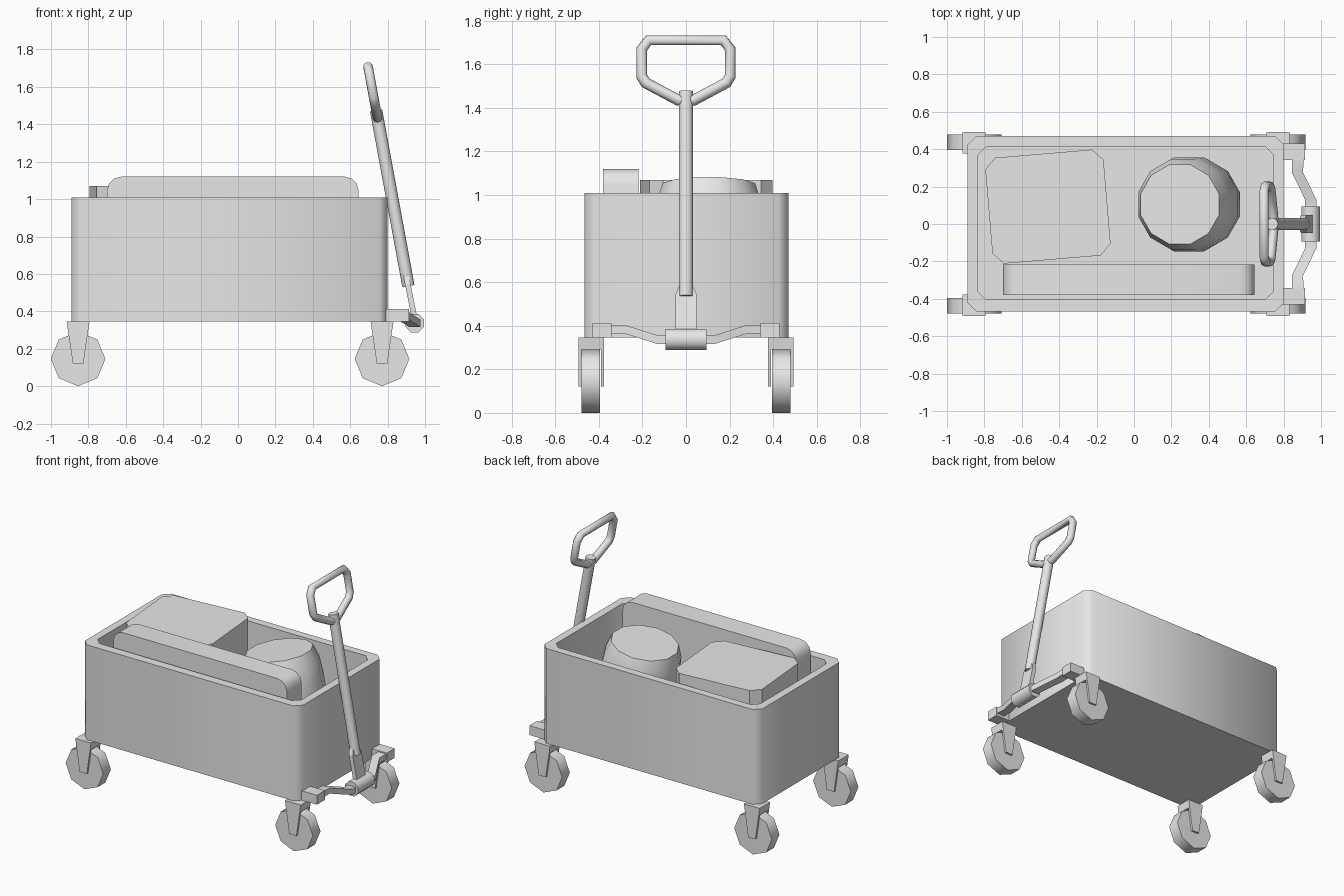
import bpy, bmesh
from math import pi, cos, sin, radians
from mathutils import Vector, Matrix

cube = bpy.data.objects.get("Cube")
if cube:
    bpy.data.objects.remove(cube)

GREY = (0.8, 0.8, 0.8, 1)
grey = bpy.data.materials.new("light_grey")
grey.use_nodes = True
grey.diffuse_color = GREY
grey.node_tree.nodes["Principled BSDF"].inputs["Base Color"].default_value = GREY


def finish(obj, angle=50):
    obj.data.materials.clear()
    obj.data.materials.append(grey)
    bpy.ops.object.select_all(action='DESELECT')
    obj.select_set(True)
    bpy.context.view_layer.objects.active = obj
    if angle:
        bpy.ops.object.shade_smooth_by_angle(angle=radians(angle))
    return obj


def loft(name, rings, angle=50):
    """Skin a list of equally long rings and cap both ends."""
    bm = bmesh.new()
    loops = [[bm.verts.new(p) for p in ring] for ring in rings]
    n = len(loops[0])
    for a, b in zip(loops, loops[1:]):
        for i in range(n):
            j = (i + 1) % n
            bm.faces.new((a[i], a[j], b[j], b[i]))
    bm.faces.new(loops[0])
    bm.faces.new(loops[-1])
    bmesh.ops.recalc_face_normals(bm, faces=bm.faces)
    mesh = bpy.data.meshes.new(name)
    bm.to_mesh(mesh)
    bm.free()
    obj = bpy.data.objects.new(name, mesh)
    bpy.context.collection.objects.link(obj)
    return finish(obj, angle)


def rect(x0, x1, y0, y1, c):
    """Rectangle with cut corners."""
    return [(x0 + c, y0), (x1 - c, y0), (x1, y0 + c), (x1, y1 - c),
            (x1 - c, y1), (x0 + c, y1), (x0, y1 - c), (x0, y0 + c)]


def at_z(pts, z):
    return [(x, y, z) for x, y in pts]


def at_y(pts, y):
    return [(x, y, z) for x, z in pts]


def box(name, x0, x1, y0, y1, z0, z1):
    pts = [(x0, y0), (x1, y0), (x1, y1), (x0, y1)]
    return loft(name, [at_z(pts, z0), at_z(pts, z1)], 0)


def circle(r, n, start=0):
    return [(r * cos(start + 2 * pi * i / n), r * sin(start + 2 * pi * i / n))
            for i in range(n)]


def rod(name, a, b, r, n=10):
    a, b = Vector(a), Vector(b)
    turn = (b - a).to_track_quat('Z', 'Y').to_matrix()
    ring = [turn @ Vector((x, y, 0)) for x, y in circle(r, n, pi / n)]
    return loft(name, [[p + a for p in ring], [p + b for p in ring]])


# Open tub: outer wall, rim, inner wall and floor
outer = rect(-0.89, 0.80, -0.467, 0.47, 0.045)
inner = rect(-0.835, 0.745, -0.405, 0.415, 0.045)
loft("wagon_tub", [at_z(outer, 0.345), at_z(outer, 1.01),
                   at_z(inner, 1.01), at_z(inner, 0.40)])

# Casters: octagonal wheel, tapered side plates and a top block
for end, cx in (("back", -0.855), ("front", 0.77)):
    for side, s in (("left", 1), ("right", -1)):
        label = end + "_" + side
        wheel = [(cx + x, 0.146 + z) for x, z in circle(0.146, 8)]
        loft(label + "_wheel", [at_y(wheel, s * 0.395), at_y(wheel, s * 0.479)], 50)
        plate = [(cx - 0.028, 0.12), (cx + 0.028, 0.12),
                 (cx + 0.061, 0.345), (cx - 0.061, 0.345)]
        for part, y in (("inner", 0.377), ("outer", 0.479)):
            loft(label + "_fork_" + part,
                 [at_y(plate, s * y), at_y(plate, s * (y + 0.014))], 0)
        crown = [(cx - 0.053, 0.29), (cx + 0.053, 0.29), plate[2], plate[3]]
        loft(label + "_fork_crown", [at_y(crown, s * 0.377), at_y(crown, s * 0.493)], 0)

# Long slab standing along the right wall, rounded on its top ends
arc = [(0.075 * cos(a), 0.075 * sin(a)) for a in (0, pi / 6, pi / 3, pi / 2)]
slab = [(-0.70, 0.42), (0.645, 0.42)]
slab += [(0.57 + x, 1.045 + z) for x, z in arc]
slab += [(-0.625 - x, 1.045 + z) for x, z in reversed(arc)]
loft("long_slab", [at_y(slab, -0.38), at_y(slab, -0.217)], 35)

# Packed box, slightly turned, with cut corners
turn = Matrix.Rotation(radians(4.8), 2)
crate = [tuple(turn @ Vector(p) + Vector((-0.46, 0.093)))
         for p in rect(-0.317, 0.317, -0.284, 0.284, 0.058)]
loft("packed_box", [at_z(crate, 0.41), at_z(crate, 1.07)], 30)

# Leaning barrel
lean = Matrix.Translation((0.245, 0.105, 1.045)) @ Matrix.Rotation(radians(-10), 4, 'Y')
rings = []
for r, depth in ((0.22, 0), (0.25, 0.09), (0.26, 0.2), (0.26, 0.36),
                 (0.25, 0.48), (0.22, 0.58)):
    rings.append([lean @ Vector((x, y, -depth)) for x, y in circle(r, 12, pi / 12)])
loft("barrel", rings, 40)

# Steering yoke: brackets, bent square bars and centre sleeve
for side, s in (("left", 1), ("right", -1)):
    box(side + "_yoke_bracket", 0.79, 0.913, s * 0.343, s * 0.43, 0.346, 0.412)
    rings = []
    for x, y, z in ((0.878, 0.40, 0.386), (0.874, 0.275, 0.382),
                    (0.945, 0.13, 0.336), (0.945, 0.08, 0.336)):
        rings.append([(x + u, s * y, z + v) for u, v in
                      ((-0.03, -0.02), (0.03, -0.02), (0.03, 0.02), (-0.03, 0.02))])
    loft(side + "_yoke_bar", rings, 30)
rod("yoke_sleeve", (0.945, -0.093, 0.337), (0.945, 0.093, 0.337), 0.053, 8)

# Hinge tongue with a tapered top
tongue = [(-0.048, 0.34), (0.048, 0.34), (0.048, 0.545),
          (0.028, 0.59), (-0.028, 0.59), (-0.048, 0.545)]
loft("hinge_tongue", [[(0.951 - 0.2 * (z - 0.34) + d, y, z) for y, z in tongue]
                      for d in (-0.017, 0.013)], 0)


# Pull pole and closed grip lie on one sloping line
def slope(z):
    return 0.912 - 0.184 * (z - 0.53)


rod("pull_pole", (slope(0.535), 0, 0.535), (slope(1.475), 0, 1.475), 0.033, 10)

half = [(0.035, 1.435), (0.185, 1.515), (0.203, 1.545), (0.203, 1.67), (0.172, 1.71)]
path = half + [(-y, z) for y, z in reversed(half)]
curve = bpy.data.curves.new("grip", 'CURVE')
curve.dimensions = '3D'
curve.bevel_depth = 0.026
curve.bevel_resolution = 2
spline = curve.splines.new('POLY')
spline.points.add(len(path) - 1)
for point, (y, z) in zip(spline.points, path):
    point.co = (slope(z), y, z, 1)
spline.use_cyclic_u = True
grip = bpy.data.objects.new("grip", curve)
bpy.context.collection.objects.link(grip)
finish(grip, 0)
bpy.ops.object.convert(target='MESH')
finish(bpy.context.object, 50)
